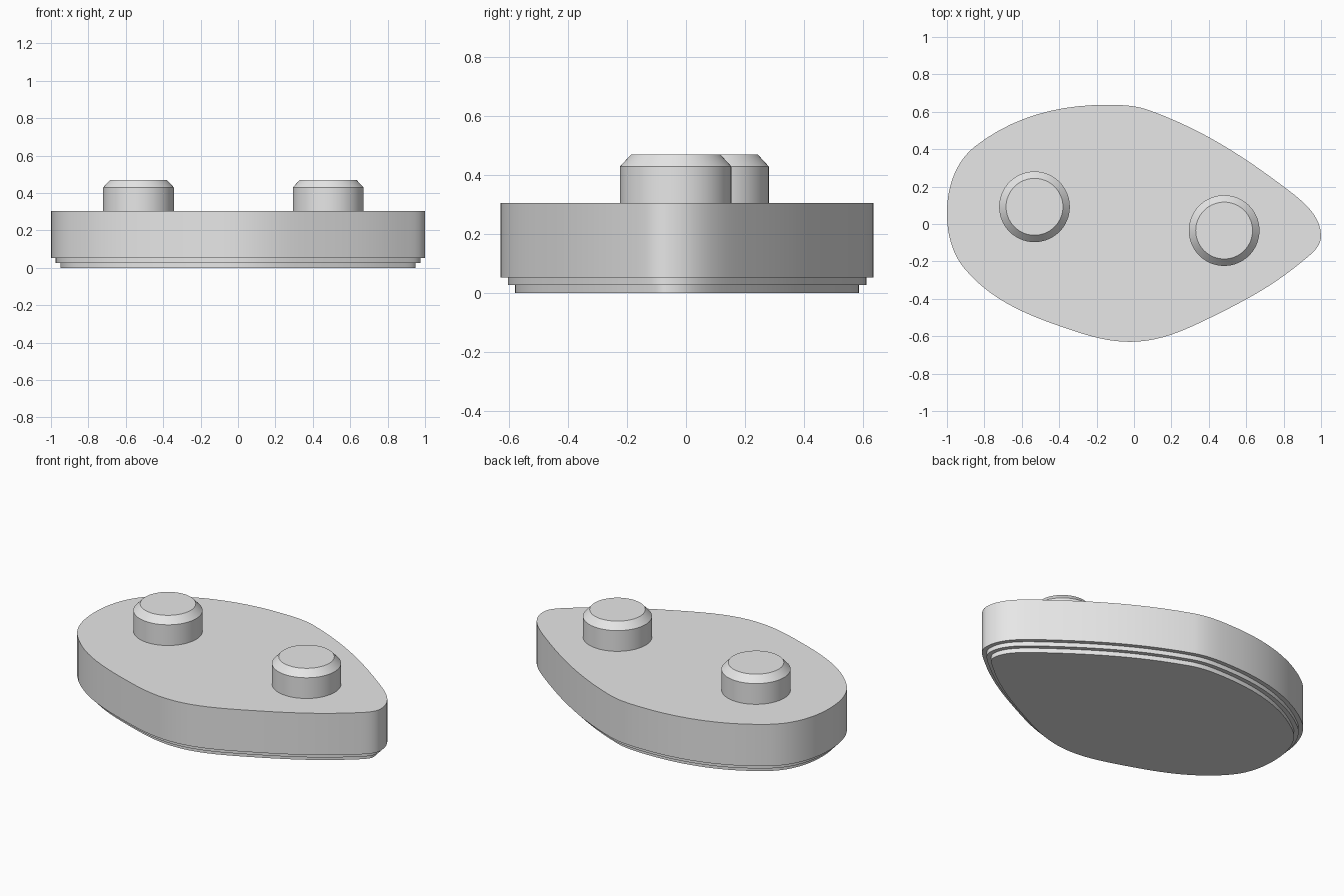
import bpy
import bmesh
from math import sin, cos, pi, radians
from mathutils import Vector
from mathutils.geometry import interpolate_bezier

cube = bpy.data.objects.get("Cube")
if cube:
    bpy.data.objects.remove(cube, do_unlink=True)

grey = bpy.data.materials.new("plain_grey")
grey.use_nodes = True
grey.diffuse_color = (0.8, 0.8, 0.8, 1)
grey.node_tree.nodes["Principled BSDF"].inputs["Base Color"].default_value = (0.8, 0.8, 0.8, 1)


def smooth_outline(knots, steps=10):
    """Closed counter-clockwise curve through (x, y, heading in degrees) knots."""
    points = []
    for (x0, y0, a0), (x1, y1, a1) in zip(knots, knots[1:] + knots[:1]):
        p, q = Vector((x0, y0)), Vector((x1, y1))
        reach = (q - p).length * 0.35
        h0 = p + reach * Vector((cos(radians(a0)), sin(radians(a0))))
        h1 = q - reach * Vector((cos(radians(a1)), sin(radians(a1))))
        points += interpolate_bezier(p, h0, h1, q, steps + 1)[:-1]
    return [Vector((p[0], p[1])) for p in points]


def circle_outline(x, y, radius, sides=64):
    return [Vector((x + radius * cos(2 * pi * i / sides),
                    y + radius * sin(2 * pi * i / sides))) for i in range(sides)]


def stack(name, outline, levels):
    """Capped solid: the outline shrunk by each inset at each height."""
    n = len(outline)
    bm = bmesh.new()
    rings = []
    for inset, z in levels:
        ring = []
        for i, p in enumerate(outline):
            along = (outline[(i + 1) % n] - outline[i - 1]).normalized()
            inward = Vector((-along.y, along.x))
            ring.append(bm.verts.new((*(p + inward * inset), z)))
        rings.append(ring)
    for low, high in zip(rings, rings[1:]):
        for i in range(n):
            j = (i + 1) % n
            bm.faces.new((low[i], low[j], high[j], high[i]))
    bm.faces.new(rings[0][::-1])
    bm.faces.new(rings[-1])
    mesh = bpy.data.meshes.new(name)
    bm.to_mesh(mesh)
    bm.free()
    mesh.materials.append(grey)
    obj = bpy.data.objects.new(name, mesh)
    bpy.context.collection.objects.link(obj)
    bpy.ops.object.select_all(action='DESELECT')
    obj.select_set(True)
    bpy.context.view_layer.objects.active = obj
    bpy.ops.object.shade_smooth_by_angle(angle=radians(30))
    return obj


# Teardrop body with two stepped ledges underneath
body_knots = [
    (1.0, -0.065, 90), (0.8, 0.2, 143), (0.085, 0.607, 160), (-0.15, 0.637, 180),
    (-0.85, 0.415, 218), (-1.0, 0.06, 270), (-0.905, -0.24, 310),
    (-0.4, -0.545, 341), (-0.02, -0.63, 0), (0.4, -0.505, 26), (0.9, -0.2, 40),
]
stack("body", smooth_outline(body_knots),
      [(0.05, 0), (0.05, 0.027), (0.025, 0.027), (0.025, 0.053), (0, 0.053), (0, 0.305)])

# Two chamfered pegs on top
for name, x, y in (("right_peg", -0.532, 0.092), ("left_peg", 0.482, -0.035)):
    stack(name, circle_outline(x, y, 0.189), [(0, 0.3), (0, 0.43), (0.037, 0.47)])
